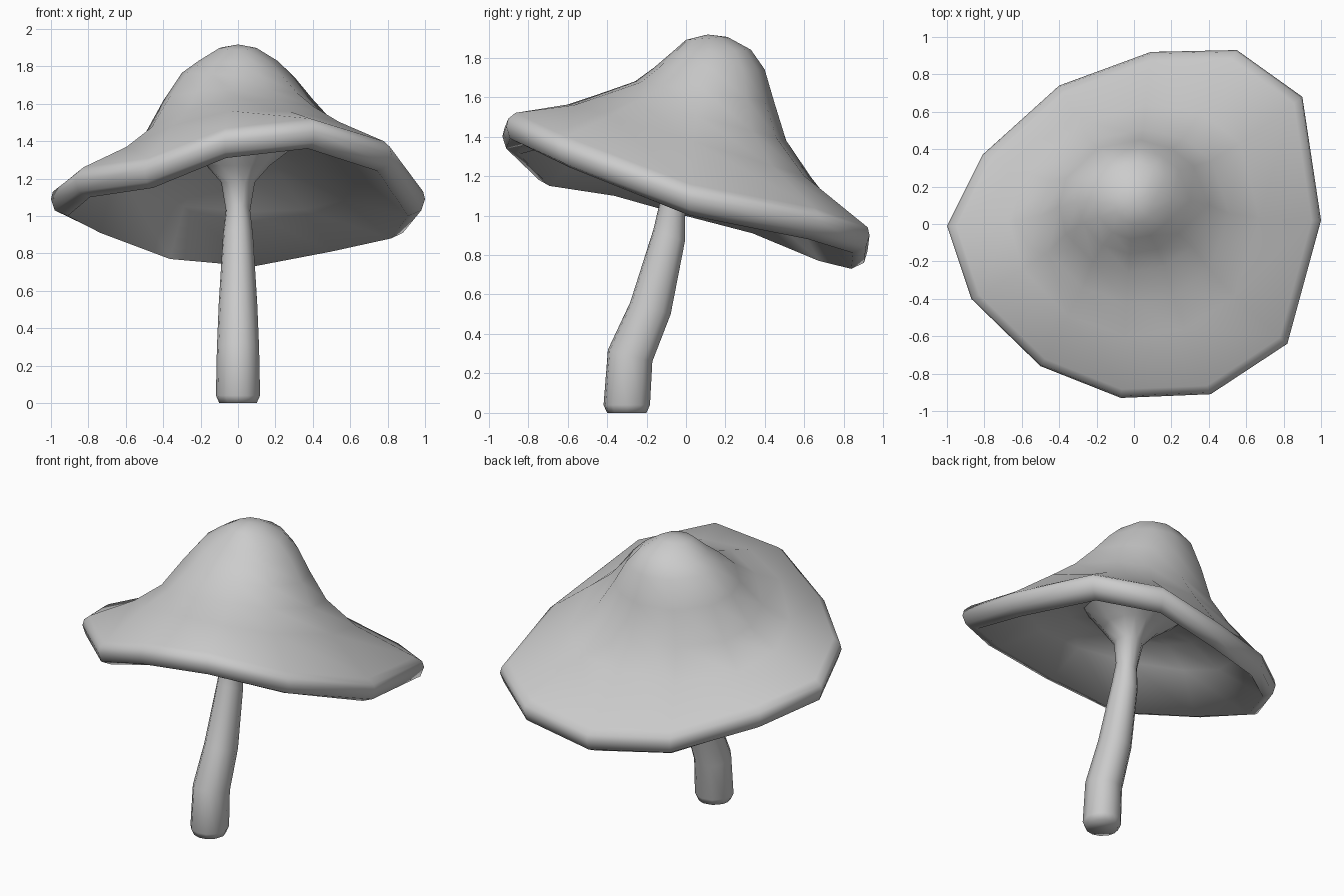
import bpy, bmesh
from math import cos, sin, atan2, radians

if "Cube" in bpy.data.objects:
    bpy.data.objects.remove(bpy.data.objects["Cube"])

# Wavy tilted rim of the cap: x, y, z
RIM = [(1, .02, 1.09), (.9, .68, .97), (.55, .93, .90), (.09, .92, .82),
       (-.4, .74, .86), (-.81, .37, 1.0), (-1, -.01, 1.09), (-.87, -.4, 1.19),
       (-.5, -.76, 1.24), (-.07, -.93, 1.40), (.41, -.91, 1.45), (.82, -.64, 1.33)]
ANG = [atan2(y, x) for x, y, z in RIM]


def oval(hx, y0, y1, z0, z1, blend=0.0, dip=0.0):
    """Tilted oval ring, blended towards the rim outline, dipped on the left."""
    cy, hy = (y0 + y1) / 2, (y1 - y0) / 2
    pts = []
    for a, (rx, ry, rz) in zip(ANG, RIM):
        x, y = hx * cos(a), cy + hy * sin(a)
        x += (rx * hx - x) * blend
        y += (cy + ry * hy / .93 - y) * blend
        z = z0 + (z1 - z0) * (y - y0) / (y1 - y0) - dip * max(0, -cos(a))
        pts.append((x, y, z))
    return pts


def rim(s, dz):
    return [(x * s, y * s, z + dz) for x, y, z in RIM]


def loft(name, rings, tip=None, cap_end=False):
    bm = bmesh.new()
    loops = [[bm.verts.new(p) for p in r] for r in rings]
    n = len(RIM)
    if tip:
        t = bm.verts.new(tip)
        for i in range(n):
            bm.faces.new((t, loops[0][i], loops[0][(i + 1) % n]))
    for a, b in zip(loops, loops[1:]):
        for i in range(n):
            j = (i + 1) % n
            bm.faces.new((a[i], b[i], b[j], a[j]))
    if cap_end:
        bm.faces.new(loops[-1][::-1])
    me = bpy.data.meshes.new(name)
    bm.to_mesh(me)
    bm.free()
    ob = bpy.data.objects.new(name, me)
    bpy.context.collection.objects.link(ob)
    bpy.ops.object.select_all(action='DESELECT')
    bpy.context.view_layer.objects.active = ob
    ob.select_set(True)
    bpy.ops.object.shade_smooth_by_angle(angle=radians(75))
    return ob


collar = oval(.30, -.30, .27, 1.42, 1.32)

# Cap: bell crown, flared brim, rounded rim, hollow underside
loft("cap", [
    oval(.10, 0, .21, 1.89, 1.905),
    oval(.21, -.08, .33, 1.82, 1.84),
    oval(.30, -.16, .40, 1.75, 1.74, 0, -.02),
    oval(.40, -.26, .45, 1.68, 1.57, 0, .01),
    oval(.51, -.42, .51, 1.63, 1.38, .2, .09),
    oval(.67, -.60, .64, 1.57, 1.19, .5, .10),
    rim(.95, .07), rim(.99, .04), rim(1, 0), rim(.98, -.06), rim(.91, -.09),
    oval(.66, -.58, .62, 1.40, 1.02, .5),
    oval(.45, -.42, .44, 1.45, 1.20),
    collar], tip=(0, .11, 1.917))

# Stem: leaning, flared into the underside of the cap
stem = [collar]
for cy, r, z in [(-.03, .17, 1.27), (-.05, .09, 1.18), (-.07, .065, 1.03),
                 (-.085, .08, .9), (-.18, .103, .53), (-.283, .113, .29),
                 (-.30, .118, .04), (-.30, .10, 0)]:
    lean = .03 if .2 < z < 1.1 else 0
    stem.append(oval(r, cy - r, cy + r, z + lean, z - lean))
loft("stem", stem, cap_end=True)
